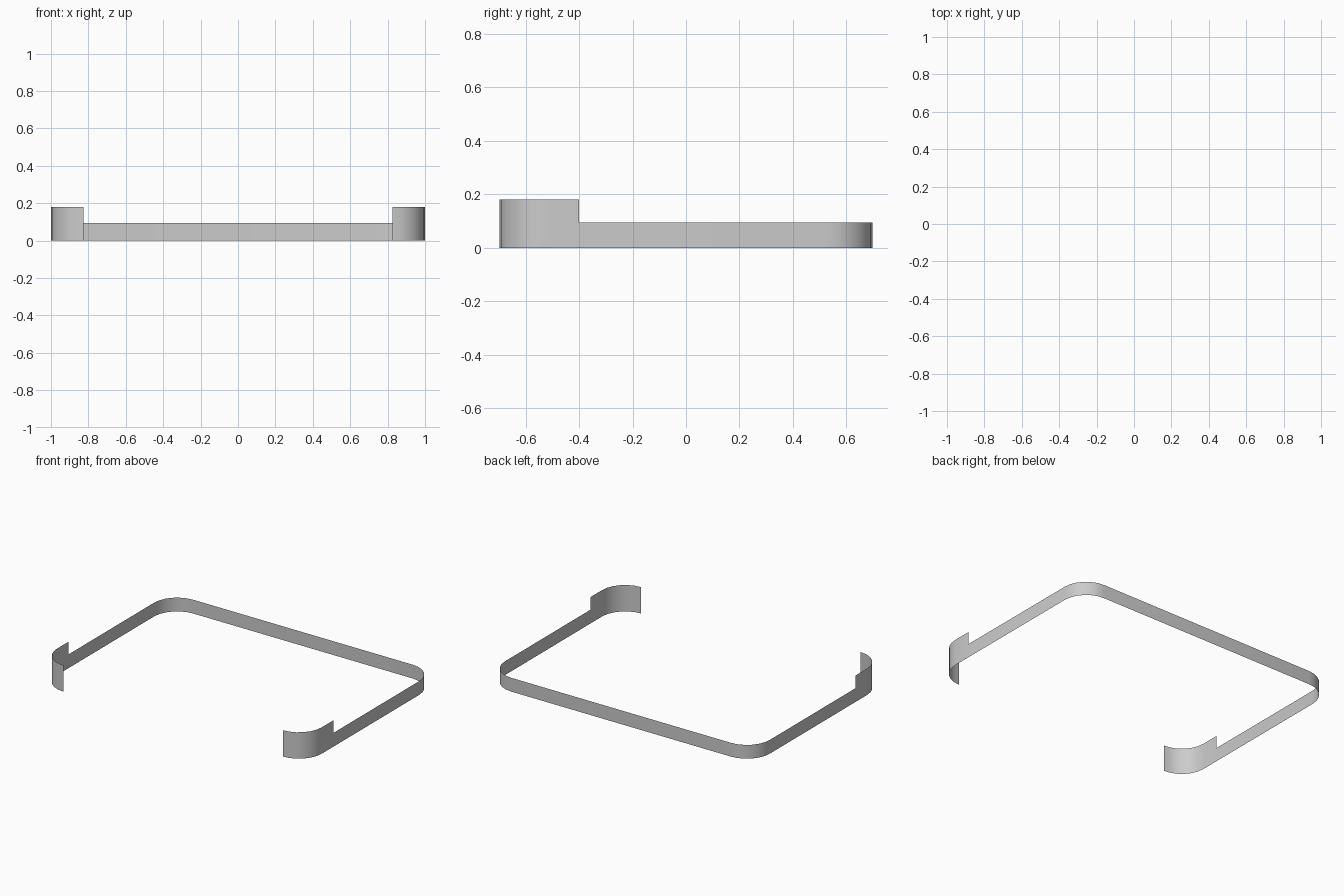
import bpy, bmesh
from math import sin, cos, radians

if "Cube" in bpy.data.objects:
    bpy.data.objects.remove(bpy.data.objects["Cube"])

HALF_X, HALF_Y, R = 1.0, 0.698, 0.173
LOW, TALL, STEP_Y = 0.094, 0.18, -0.40
SEG = 6


def corner(side, a0, a1):
    """Points of the rounded corner on the +x side; side is -1 front, 1 back."""
    cx, cy = HALF_X - R, side * (HALF_Y - R)
    angles = [radians(a0 + (a1 - a0) * i / SEG) for i in range(SEG + 1)]
    return [(cx + R * cos(a), cy + R * sin(a)) for a in angles]


# Right half of the path: open front end, side, back corner, back middle
front = corner(-1, -90, 0) + [(HALF_X, STEP_Y)]
path = front + corner(1, 0, 90) + [(0, HALF_Y)]

bm = bmesh.new()


def strip(points, z0, z1):
    rows = [[bm.verts.new((x, y, z)) for x, y in points] for z in (z0, z1)]
    for i in range(len(points) - 1):
        bm.faces.new((rows[0][i], rows[0][i + 1], rows[1][i + 1], rows[1][i]))


# Low band all round, raised guard at the front corner
strip(path, 0, LOW)
strip(front, LOW, TALL)
bmesh.ops.remove_doubles(bm, verts=bm.verts, dist=1e-4)

mesh = bpy.data.meshes.new("trim_band")
bm.to_mesh(mesh)
bm.free()
band = bpy.data.objects.new("trim_band", mesh)
bpy.context.collection.objects.link(band)

# Left half
mirror = band.modifiers.new("mirror", 'MIRROR')
mirror.use_axis[0] = True

bpy.context.view_layer.objects.active = band
band.select_set(True)
bpy.ops.object.shade_smooth_by_angle(angle=radians(30))
